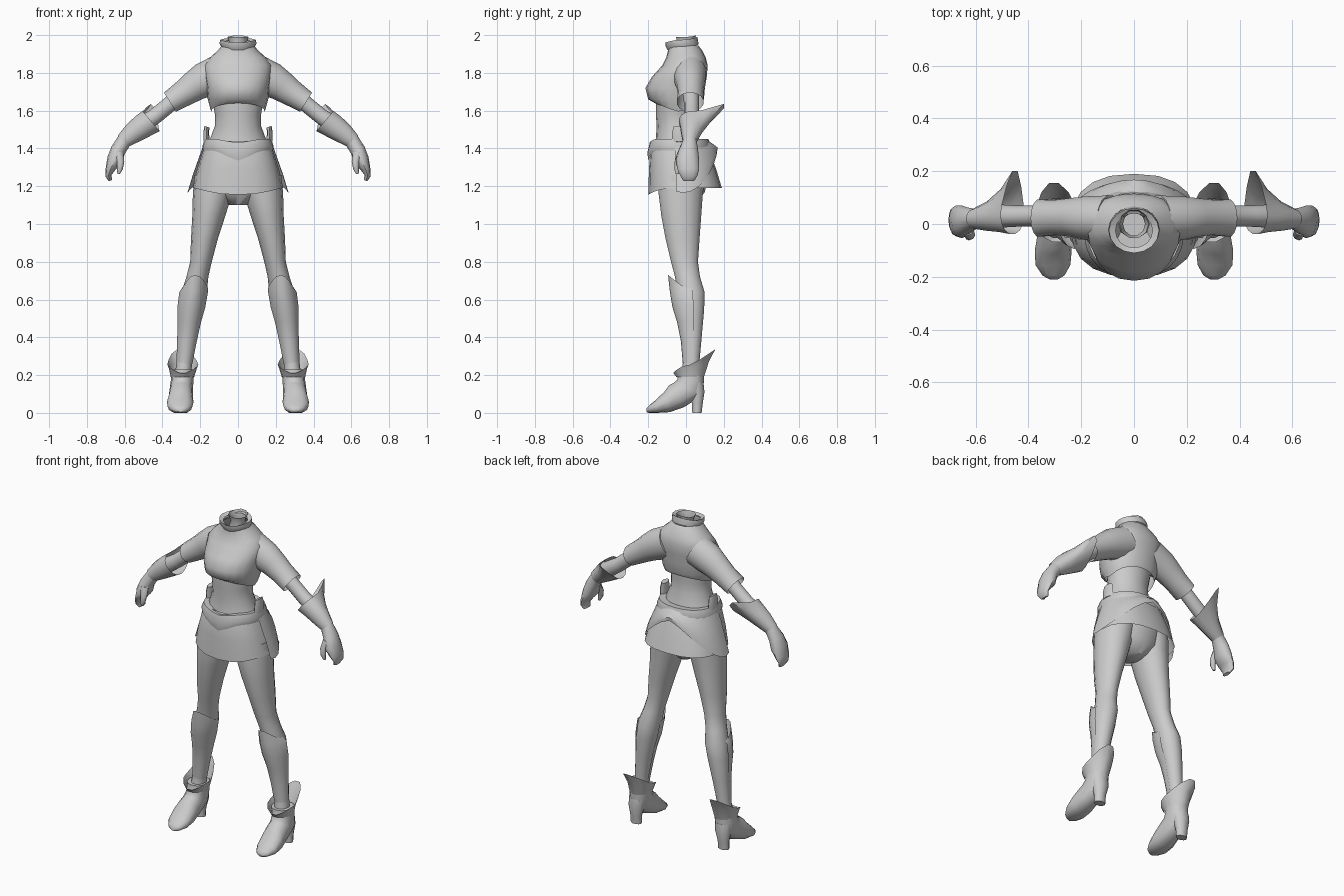
import bpy, bmesh, math
from mathutils import Vector

grey = bpy.data.materials.new("light_grey")
grey.diffuse_color = (0.6, 0.6, 0.6, 1)


def finish(name, bm, mirror, angle=50):
    """Turn a bmesh into a smooth-shaded object, optionally mirrored in x."""
    bmesh.ops.recalc_face_normals(bm, faces=bm.faces)
    me = bpy.data.meshes.new(name)
    bm.to_mesh(me)
    bm.free()
    me.materials.append(grey)
    ob = bpy.data.objects.new(name, me)
    bpy.context.collection.objects.link(ob)
    bpy.ops.object.select_all(action='DESELECT')
    ob.select_set(True)
    bpy.context.view_layer.objects.active = ob
    bpy.ops.object.shade_smooth_by_angle(angle=math.radians(angle))
    if mirror:
        ob.modifiers.new("Mirror", 'MIRROR')
    return ob


def loft(name, rings, n=14, caps=(False, False), mirror=False, edge=None,
         arc=(0, 360), power=1.0):
    """Skin rings (x, y, z, ru, rv, a, t): a tilts the x radius, t tilts the y radius.
    edge(i, phi) returns an offset for ring i at angle phi (90 degrees = back)."""
    bm = bmesh.new()
    closed = arc[1] - arc[0] == 360
    count = n if closed else n + 1
    rows = []
    for i, r in enumerate(rings):
        x, y, z, ru, rv, a, t = (list(r) + [0, 0])[:7]
        a, t = math.radians(a), math.radians(t)
        u = Vector((math.cos(a), 0, math.sin(a)))
        v = Vector((0, math.cos(t), -math.sin(t)))
        row = []
        for k in range(count):
            phi = math.radians(arc[0] + (arc[1] - arc[0]) * k / n)
            c, s = math.cos(phi), math.sin(phi)
            c = math.copysign(abs(c) ** power, c)
            s = math.copysign(abs(s) ** power, s)
            p = Vector((x, y, z)) + u * ru * c + v * rv * s
            if edge:
                p += Vector(edge(i, phi))
            p.z = max(p.z, 0)
            row.append(bm.verts.new(p))
        rows.append(row)
    for lo, hi in zip(rows, rows[1:]):
        for k in range(n):
            j = (k + 1) % count
            bm.faces.new((lo[k], lo[j], hi[j], hi[k]))
    for row, cap in ((rows[0], caps[0]), (rows[-1], caps[1])):
        if cap:
            bm.faces.new(row)
    return finish(name, bm, mirror)


def back(phi, k=2):
    return max(0, math.sin(phi)) ** k


def front(phi, k=2):
    return max(0, -math.sin(phi)) ** k


# Bare waist, tapering inside the shirt and the skirt
loft("waist", [(0, -.04, 1.38, .17, .13), (0, -.045, 1.45, .148, .115),
               (0, -.05, 1.52, .122, .105), (0, -.055, 1.58, .122, .105),
               (0, -.05, 1.68, .14, .11)], 16, (True, True))


# Cropped shirt with bust, hem lifted at front and back
def shirt_edge(i, phi):
    bust = (0, .025, .045, .02, 0, 0, 0, 0, 0)[i]
    lift = .045 * abs(math.sin(phi)) if i == 0 else 0
    return (0, -bust * front(phi, 1), lift)


loft("shirt", [(0, -.04, 1.595, .142, .125), (0, -.04, 1.66, .16, .135),
               (0, -.035, 1.72, .165, .135), (0, -.025, 1.78, .175, .135),
               (0, -.005, 1.84, .18, .12), (0, .0, 1.88, .15, .105),
               (0, -.005, 1.92, .105, .09), (0, -.015, 1.945, .085, .08)],
     20, edge=shirt_edge, power=.9)

# Flared collar, and the hollow neck standing inside it
loft("collar", [(0, -.015, 1.935, .088, .082), (0, -.022, 1.955, .098, .086),
                (0, -.025, 1.975, .095, .085), (0, -.025, 1.965, .07, .065)], 16,
     edge=lambda i, p: (0, 0, .015 * back(p) - .015 * front(p)))
loft("neck", [(0, 0, 1.88, .06, .055), (0, 0, 1.95, .042, .045),
              (0, 0, 1.99, .056, .056)], 10,
     edge=lambda i, p: (0, 0, .01 * back(p)))

# Short sleeves
loft("sleeve", [(.09, .02, 1.80, .10, .09, 60), (.17, .022, 1.765, .095, .085, 56),
                (.23, .025, 1.73, .082, .075, 52), (.29, .025, 1.69, .07, .068, 55),
                (.36, .022, 1.645, .06, .072, 58)], 14, (True, False), True)

# Bare arm, hand and fingers in one sweep
loft("arm", [(.28, .025, 1.70, .05, .045, 52), (.36, .03, 1.635, .042, .04, 50),
             (.44, .03, 1.57, .042, .04, 50), (.53, .03, 1.51, .048, .045, 50),
             (.60, .02, 1.445, .04, .036, 42), (.635, .012, 1.39, .04, .052, 30),
             (.652, .008, 1.34, .042, .062, 22), (.675, .012, 1.29, .026, .058, 8),
             (.687, .015, 1.255, .016, .045, -10), (.675, .015, 1.23, .01, .03, -20)],
     12, (True, True), True)
loft("thumb", [(.635, -.02, 1.38, .028, .025), (.622, -.042, 1.33, .02, .018),
               (.625, -.048, 1.29, .015, .014), (.632, -.046, 1.265, .007, .008)],
     8, (True, True), True)


# Gauntlet cuff with a long point sweeping backwards
def cuff_edge(i, phi):
    w = (1, .45, .1, 0)[i]
    b = back(phi, 3)
    return (w * -.01 * b, w * .1 * b, w * .085 * b)


loft("gauntlet", [(.46, .035, 1.545, .07, .075, 50), (.50, .03, 1.52, .066, .062, 50),
                  (.55, .025, 1.485, .058, .052, 47), (.605, .02, 1.44, .042, .038, 42)],
     14, mirror=True, edge=cuff_edge)

# Pelvis and bare legs with soft calves
loft("pelvis", [(0, -.02, 1.10, .05, .07), (0, -.02, 1.17, .16, .12),
                (0, -.02, 1.28, .2, .14), (0, -.035, 1.42, .165, .13)],
     16, (True, True))
loft("leg", [(.12, -.02, 1.26, .11, .125), (.135, -.028, 1.16, .104, .12),
             (.155, -.025, 1.04, .087, .108), (.178, -.018, .92, .071, .092),
             (.196, -.008, .80, .057, .073), (.215, .008, .72, .058, .068),
             (.232, .026, .64, .067, .074), (.247, .03, .55, .063, .068),
             (.266, .034, .42, .05, .052), (.283, .03, .29, .04, .044),
             (.292, .02, .18, .045, .05)], 14, (True, True), True)


# Shin guard: front shell with a pointed top over the knee
def guard_edge(i, phi):
    if i == 0:
        return (0, -.035 * front(phi, 3), .07 * front(phi, 2) - .02)
    return (0, -(0, .022, .012, .005, 0, 0)[i] * front(phi, 2), 0)


loft("shin_guard", [(.226, .015, .68, .068, .075), (.235, .022, .64, .077, .085),
                    (.247, .025, .56, .075, .085), (.258, .03, .48, .063, .072),
                    (.27, .03, .38, .053, .057), (.284, .03, .26, .043, .047)],
     10, mirror=True, edge=guard_edge, arc=(170, 370))


# Boot: ankle sweeping forward to a broad toe, plus block heel and flared cuff
loft("boot", [(.292, .025, .23, .062, .068), (.296, .025, .17, .06, .07, 0, 5),
              (.30, .01, .125, .062, .082, 0, 25), (.303, -.05, .088, .064, .07, 0, 55),
              (.306, -.10, .058, .07, .056, 0, 75), (.307, -.155, .034, .066, .036, 0, 85),
              (.305, -.195, .02, .042, .02, 0, 90), (.304, -.21, .014, .015, .01, 0, 90)],
     12, (True, True), True, power=.9)
loft("boot_heel", [(.303, .058, 0, .035, .026), (.303, .06, .05, .036, .03),
                   (.30, .058, .11, .05, .042), (.298, .045, .16, .055, .05)],
     10, (True, True), True)
loft("boot_cuff", [(.292, .02, .255, .082, .09), (.292, .02, .235, .074, .085),
                   (.294, .022, .19, .062, .075)], 14, mirror=True,
     edge=lambda i, p: (.012 * back(p) * (i == 0), (.05, .02, 0)[i] * back(p),
                        (.085, .04, 0)[i] * back(p, 1.5) - (.045, .03, 0)[i] * front(p)))

# Short skirt, lower at the middle of the front
loft("skirt", [(0, -.035, 1.44, .165, .135), (0, -.032, 1.38, .188, .158),
               (0, -.018, 1.29, .217, .178), (0, -.005, 1.19, .24, .195)],
     20, power=.82,
     edge=lambda i, p: (0, 0, -.035 * front(p, 3) if i == 3 else 0))


# Hip peplum: scalloped at the back, hanging in points over the sides
def peplum_edge(i, phi):
    drop = .22 * abs(math.cos(phi)) ** 1.4 + .06
    return (0, 0, -drop * i / 3)


loft("peplum", [(0, -.03, 1.445, .174, .142), (0, -.025, 1.445, .207, .166),
                (0, -.015, 1.445, .24, .183), (0, -.015, 1.445, .268, .18)],
     16, arc=(-12, 192), edge=peplum_edge)


# Waist band with a V dip at the front
def belt_edge(i, phi):
    v = max(0, 1 - abs(math.cos(phi)) * 1.6) if math.sin(phi) < 0 else 0
    return (0, 0, -(.055, .04, .02, .02)[i] * v)


loft("belt", [(0, -.035, 1.39, .186, .163), (0, -.037, 1.415, .188, .168),
              (0, -.037, 1.45, .175, .155), (0, -.037, 1.445, .14, .11)],
     24, edge=belt_edge, power=.9)

# Small upright tabs on the hips
loft("hip_tab", [(.165, -.03, 1.43, .02, .045, 20), (.168, -.03, 1.48, .016, .045, 20),
                 (.165, -.03, 1.515, .014, .035, 20)], 8, (True, True), True)
